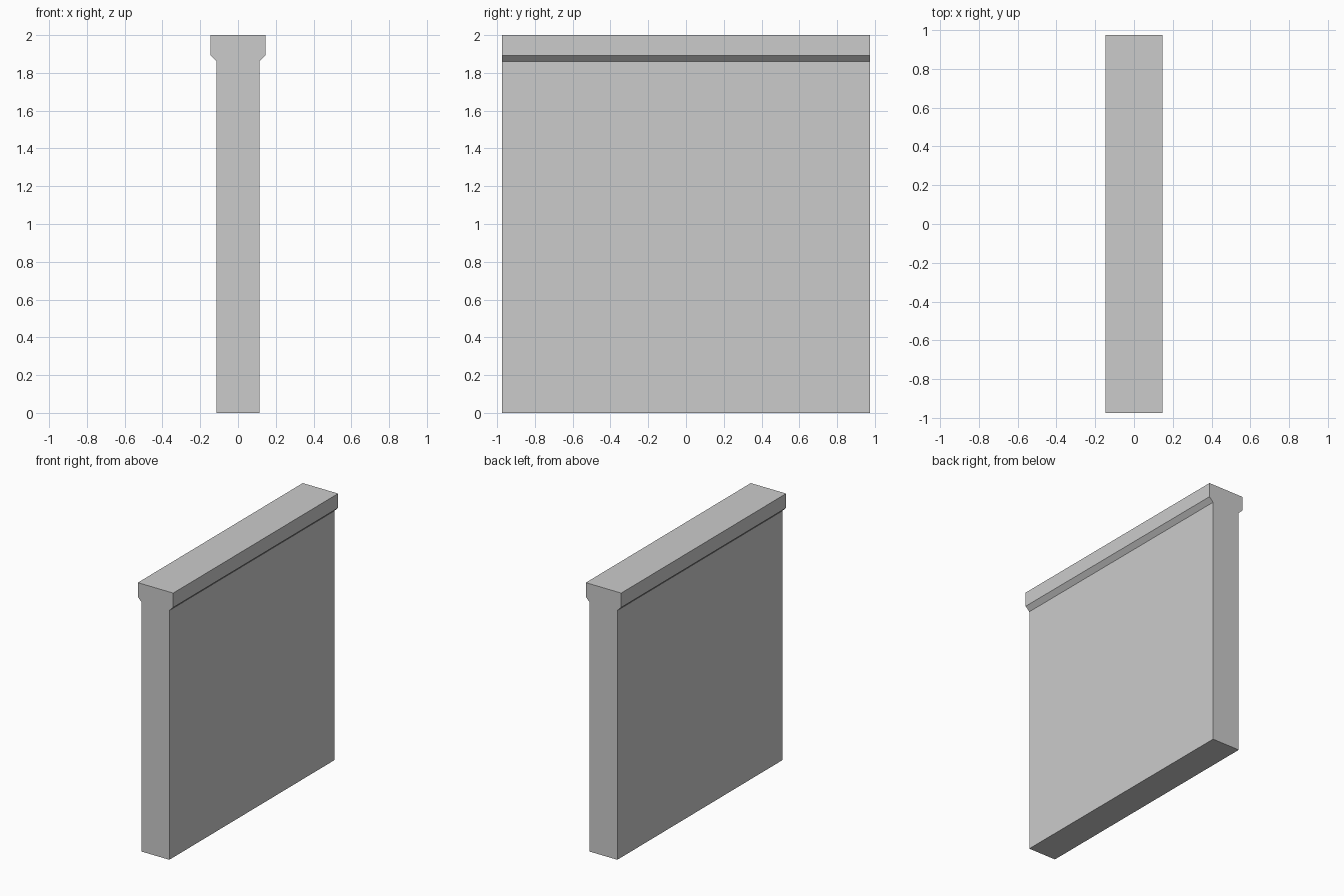
import bpy
import bmesh

cube = bpy.data.objects.get("Cube")
if cube:
    bpy.data.objects.remove(cube, do_unlink=True)

HALF_LENGTH = 0.973

# Plain grey concrete
grey = bpy.data.materials.new("concrete grey")
grey.use_nodes = True
colour = (0.6, 0.6, 0.6, 1.0)
grey.diffuse_color = colour
grey.node_tree.nodes["Principled BSDF"].inputs["Base Color"].default_value = colour

# Half section of the wall with its flared coping, mirrored to a full outline
half = [(0.114, 0), (0.114, 1.861), (0.146, 1.893), (0.146, 2)]
outline = half + [(-x, z) for x, z in reversed(half)]

# Extrude the section along the length of the wall
bm = bmesh.new()
end = bm.faces.new([bm.verts.new((x, -HALF_LENGTH, z)) for x, z in outline])
result = bmesh.ops.extrude_face_region(bm, geom=[end], use_keep_orig=True)
moved = [v for v in result["geom"] if isinstance(v, bmesh.types.BMVert)]
bmesh.ops.translate(bm, verts=moved, vec=(0, 2 * HALF_LENGTH, 0))
bmesh.ops.recalc_face_normals(bm, faces=bm.faces[:])

mesh = bpy.data.meshes.new("coped_wall")
bm.to_mesh(mesh)
bm.free()
mesh.materials.append(grey)
wall = bpy.data.objects.new("coped_wall", mesh)
bpy.context.collection.objects.link(wall)
